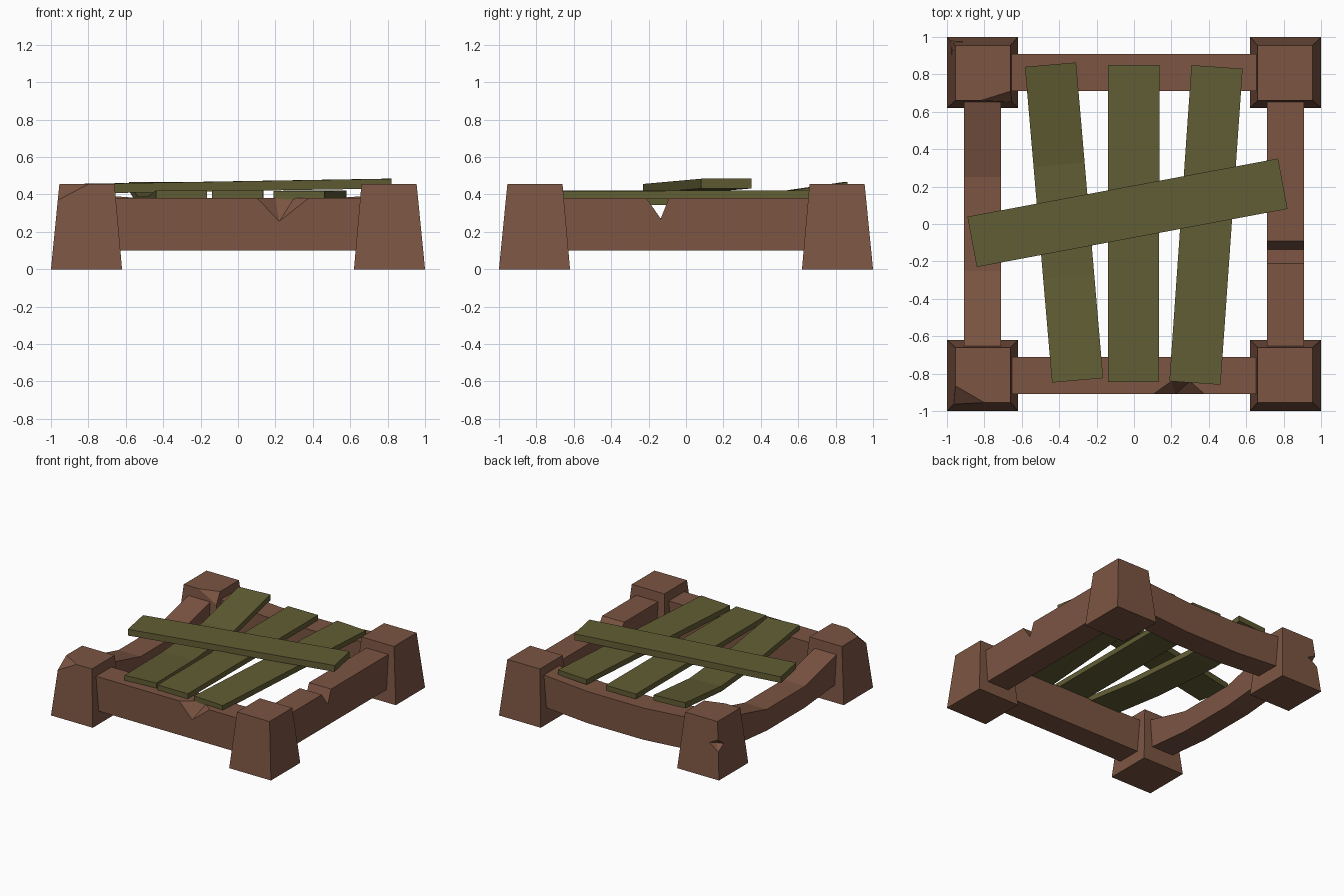
import bpy, bmesh
from math import radians
from mathutils import Matrix, Vector

if "Cube" in bpy.data.objects:
    bpy.data.objects.remove(bpy.data.objects["Cube"])


def material(name, rgb):
    m = bpy.data.materials.new(name)
    m.diffuse_color = (*rgb, 1)
    m.use_nodes = True
    m.node_tree.nodes["Principled BSDF"].inputs["Base Color"].default_value = m.diffuse_color
    return m


BROWN = material("brown_wood", (0.20, 0.09, 0.055))
GREEN = material("green_wood", (0.12, 0.11, 0.035))


def finish(bm, name, mat):
    bmesh.ops.recalc_face_normals(bm, faces=bm.faces)
    me = bpy.data.meshes.new(name)
    bm.to_mesh(me)
    bm.free()
    ob = bpy.data.objects.new(name, me)
    bpy.context.collection.objects.link(ob)
    if mat:
        me.materials.append(mat)
    return ob


def beam(name, stations, width, center, angle, mat, tilt=0):
    """Loft a rectangular section through (distance, bottom z, top z) stations."""
    bm = bmesh.new()
    h = width / 2
    rings = [[bm.verts.new(p) for p in ((t, -h, a), (t, h, a), (t, h, b), (t, -h, b))]
             for t, a, b in stations]
    for r, s in zip(rings, rings[1:]):
        for i in range(4):
            j = (i + 1) % 4
            bm.faces.new((r[i], r[j], s[j], s[i]))
    bm.faces.new(rings[0])
    bm.faces.new(rings[-1])
    bm.transform(Matrix.Translation((*center, 0)) @ Matrix.Rotation(radians(angle), 4, 'Z'))
    return finish(bm, name, mat)


def carve(ob, points):
    """Cut the convex hull of the points out of an object."""
    bm = bmesh.new()
    for p in points:
        bm.verts.new(p)
    bmesh.ops.convex_hull(bm, input=bm.verts)
    cutter = finish(bm, "cutter", None)
    cutter.hide_render = True
    mod = ob.modifiers.new("chip", 'BOOLEAN')
    mod.operation, mod.solver, mod.object = 'DIFFERENCE', 'EXACT', cutter
    bpy.context.view_layer.objects.active = ob
    bpy.ops.object.modifier_apply(modifier=mod.name)
    bpy.data.objects.remove(cutter)


def post(name, sx, sy, chip=None):
    """Tapered corner post, optionally with one corner sliced off by a plane."""
    bm = bmesh.new()
    bmesh.ops.create_cube(bm, size=1)
    for v in bm.verts:
        top = v.co.z > 0
        inner, outer = (0.66, 0.955) if top else (0.62, 1.0)
        v.co = (sx * (outer if v.co.x > 0 else inner),
                sy * (outer if v.co.y > 0 else inner), 0.455 if top else 0)
    if chip:
        a, b, c = map(Vector, chip)
        n = (b - a).cross(c - a)
        n *= 1 if n.z > 0 else -1
        r = bmesh.ops.bisect_plane(bm, geom=bm.verts[:] + bm.edges[:] + bm.faces[:],
                                   plane_co=a, plane_no=n, clear_outer=True)
        bmesh.ops.contextual_create(bm, geom=[e for e in r['geom_cut']
                                              if isinstance(e, bmesh.types.BMEdge)])
    return finish(bm, name, BROWN)


# Corner posts, two with chipped top corners
post("front_right_post", 1, -1)
post("back_right_post", 1, 1)
post("front_left_post", -1, -1,
     ((-0.80, -0.955, 0.455), (-0.955, -0.865, 0.455), (-0.963, -0.963, 0.37)))
back_left = post("back_left_post", -1, 1,
                 ((-0.82, 0.66, 0.455), (-0.66, 0.71, 0.455), (-0.652, 0.652, 0.37)))
# Nick in the outer vertical edge
carve(back_left, ((-0.92, 0.92, 0.26), (-1.05, 1.05, 0.40), (-1.05, 1.05, 0.17),
                  (-1.04, 0.88, 0.26), (-0.86, 1.04, 0.29)))

# Rails between the posts: two straight, two sagging
straight = [(-0.68, 0.10, 0.38), (0.68, 0.10, 0.38)]
front = beam("front_rail", straight, 0.2, (0, -0.81), 0, BROWN)
right = beam("right_rail", straight, 0.2, (0.81, 0), 90, BROWN)
beam("back_rail", [(-0.68, 0.13, 0.392), (-0.25, 0.10, 0.36),
                   (0.25, 0.10, 0.36), (0.68, 0.13, 0.392)], 0.2, (0, 0.81), 0, BROWN)
beam("left_rail", [(-0.68, 0.14, 0.385), (-0.25, 0.10, 0.275),
                   (0.25, 0.10, 0.275), (0.68, 0.14, 0.385)], 0.2, (-0.81, 0), 90, BROWN)

# Splintered notch in the front rail and saw notch across the right rail
carve(front, ((0.10, -0.911, 0.381), (0.38, -0.911, 0.381), (0.22, -0.911, 0.255),
              (0.20, -0.84, 0.381), (0.30, -0.84, 0.381), (0.22, -0.95, 0.255),
              (0.10, -0.95, 0.381), (0.38, -0.95, 0.381)))
carve(right, [(x, y, z) for x in (0.65, 0.95)
              for y, z in ((-0.215, 0.385), (-0.09, 0.385), (-0.135, 0.27))])

# Deck planks, the left one warped
flat = [(-0.847, 0.38, 0.422), (0.847, 0.38, 0.422)]
beam("middle_plank", flat, 0.274, (-0.002, 0.002), 90, GREEN)
beam("right_plank", [(-0.847, 0.372, 0.418), (0.847, 0.38, 0.422)],
     0.274, (0.385, -0.005), 86, GREEN)
beam("left_plank", [(-0.847, 0.38, 0.422), (-0.29, 0.343, 0.388),
                    (0.31, 0.343, 0.388), (0.847, 0.42, 0.466)],
     0.274, (-0.374, 0.008), 94.9, GREEN)

# Loose plank lying across the deck
beam("cross_plank", [(-0.845, 0.405, 0.456), (0.845, 0.432, 0.484)],
     0.274, (-0.035, 0.06), 10.6, GREEN)
